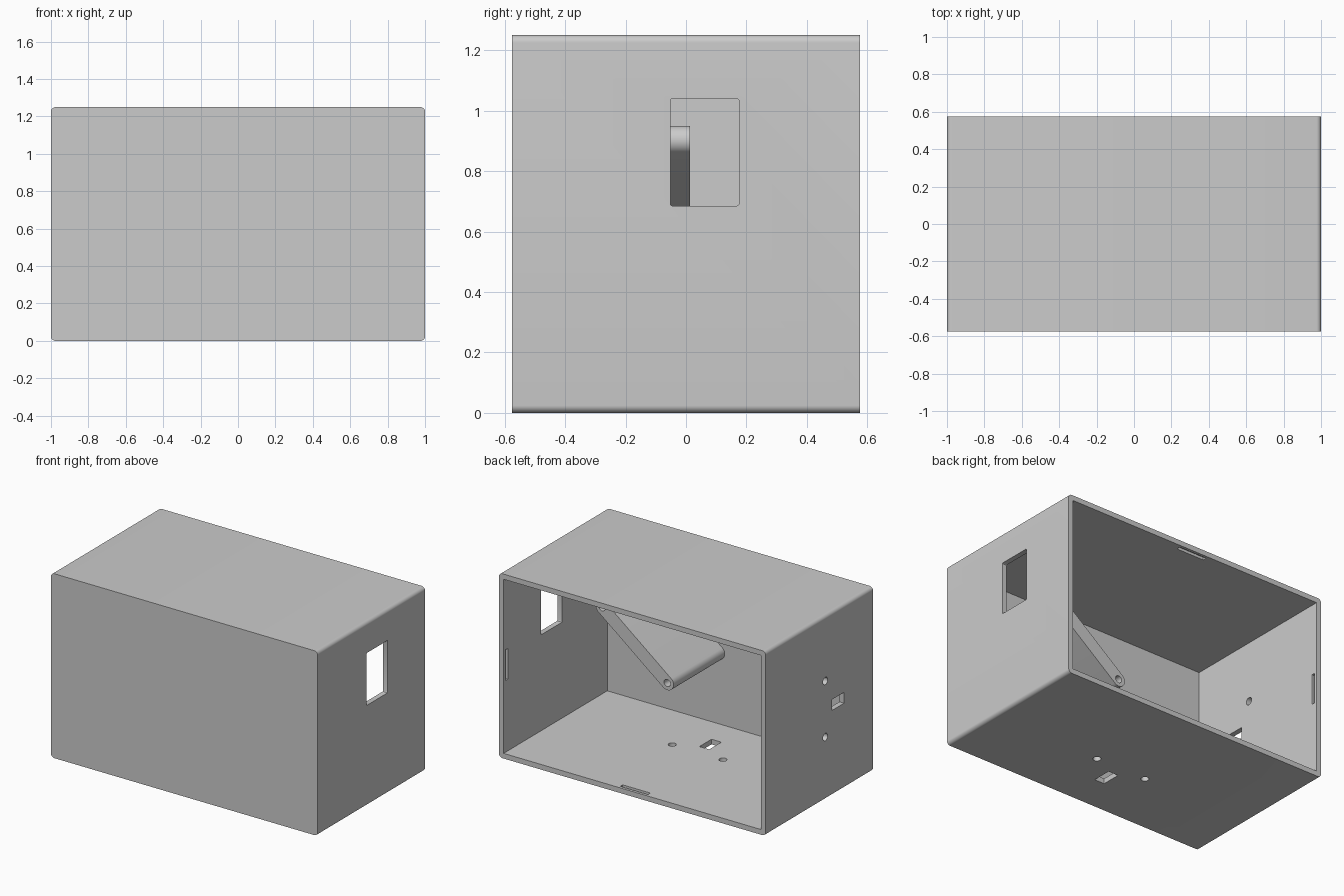
import bpy, bmesh
from math import pi, cos, sin, atan2
from mathutils import Matrix, Vector

if "Cube" in bpy.data.objects:
    bpy.data.objects.remove(bpy.data.objects["Cube"], do_unlink=True)

W, D, H = 1.0, 0.575, 1.25      # half width, half depth, height
T, FRONT = 0.035, 0.04          # side walls, front wall
MID = H / 2

grey = bpy.data.materials.new("light_grey")
grey.use_nodes = True
grey.diffuse_color = (0.6, 0.6, 0.6, 1)
grey.node_tree.nodes["Principled BSDF"].inputs["Base Color"].default_value = (0.6, 0.6, 0.6, 1)


def finish(name, bm):
    bmesh.ops.recalc_face_normals(bm, faces=bm.faces)
    mesh = bpy.data.meshes.new(name)
    bm.to_mesh(mesh)
    bm.free()
    mesh.materials.append(grey)
    obj = bpy.data.objects.new(name, mesh)
    bpy.context.collection.objects.link(obj)
    return obj


def prism(name, outline, y0, y1):
    """Extrude an (x, z) outline along y."""
    bm = bmesh.new()
    face = bm.faces.new([bm.verts.new((x, y0, z)) for x, z in outline])
    ext = bmesh.ops.extrude_face_region(bm, geom=[face])
    moved = [v for v in ext["geom"] if isinstance(v, bmesh.types.BMVert)]
    bmesh.ops.translate(bm, verts=moved, vec=(0, y1 - y0, 0))
    return finish(name, bm)


def arc(cx, cz, r, start, sweep, steps):
    return [(cx + r * cos(start + sweep * i / steps), cz + r * sin(start + sweep * i / steps))
            for i in range(steps + 1)]


def block(name, lo, hi):
    bm = bmesh.new()
    lo, hi = Vector(lo), Vector(hi)
    bmesh.ops.create_cube(bm, size=1, matrix=Matrix.Translation((lo + hi) / 2)
                          @ Matrix.Diagonal((*(hi - lo), 1)))
    return finish(name, bm)


def rod(name, centre, axis, r, length):
    bm = bmesh.new()
    turn = Vector(axis).to_track_quat("Z", "Y").to_matrix().to_4x4()
    bmesh.ops.create_cone(bm, cap_ends=True, segments=32, radius1=r, radius2=r,
                          depth=length, matrix=Matrix.Translation(centre) @ turn)
    return finish(name, bm)


def activate(obj):
    bpy.ops.object.select_all(action="DESELECT")
    obj.select_set(True)
    bpy.context.view_layer.objects.active = obj


def cut(obj, cutter):
    activate(obj)
    mod = obj.modifiers.new("cut", "BOOLEAN")
    mod.operation, mod.solver, mod.object = "DIFFERENCE", "EXACT", cutter
    bpy.ops.object.modifier_apply(modifier=mod.name)
    bpy.data.objects.remove(cutter, do_unlink=True)


# Housing: rounded along its long edges, open at the back
R = 0.025
corners = [(W - R, H - R), (R - W, H - R), (R - W, R), (W - R, R)]
outline = [p for i, (x, z) in enumerate(corners) for p in arc(x, z, R, i * pi / 2, pi / 2, 8)]
housing = prism("housing", outline, -D, D)
cut(housing, block("cavity", (T - W, FRONT - D, T), (W - T, D + 0.1, H - T)))

# Window in the left wall
window = block("window", (W - 0.1, -0.052, 0.685), (W + 0.1, 0.175, 1.04))
bm = bmesh.new()
bm.from_mesh(window.data)
edges = [e for e in bm.edges if abs(e.verts[0].co.x - e.verts[1].co.x) > 0.1]
bmesh.ops.bevel(bm, geom=edges, offset=0.007, segments=3, profile=0.5, affect="EDGES")
bm.to_mesh(window.data)
bm.free()
cut(housing, window)

# Switch openings, each with two screw holes: floor and right wall
for s in (-1, 1):
    cut(housing, rod("floor_screw", (s * 0.19, -0.124, 0), (0, 0, 1), 0.025, 0.2))
    cut(housing, rod("wall_screw", (-W, -0.064, 0.617 + s * 0.19), (1, 0, 0), 0.025, 0.2))
cut(housing, block("floor_opening", (-0.037, -0.326, -0.1), (0.037, -0.196, 0.1)))
cut(housing, block("wall_opening", (-W - 0.1, -0.265, 0.58), (-W + 0.1, -0.135, 0.654)))

# Snap-fit slots just inside the rim on all four walls
Y0, Y1, DEEP, HALF = 0.53, 0.556, 0.018, 0.104
for s in (-1, 1):
    x, z = s * (W - T), MID + s * (MID - T)
    cut(housing, block("side_slot", (x - DEEP, Y0, MID - HALF), (x + DEEP, Y1, MID + HALF)))
    cut(housing, block("flat_slot", (-HALF, Y0, z - DEEP), (HALF, Y1, z + DEEP)))

# Sloping arm with rounded ends and a hole through each end
low, high, r = (0.132, 0.52), (0.62, 0.902), 0.048
slope = atan2(high[1] - low[1], high[0] - low[0])
outline = arc(*high, r, slope - pi / 2, pi, 24) + arc(*low, r, slope + pi / 2, pi, 24)
arm = prism("sloping_arm", outline, FRONT - D - 0.01, 0.013)
for x, z in (low, high):
    cut(arm, rod("arm_hole", (x, -0.23, z), (0, 1, 0), 0.024, 0.6))

for obj in (housing, arm):
    activate(obj)
    bpy.ops.object.shade_smooth_by_angle(angle=pi / 6)
